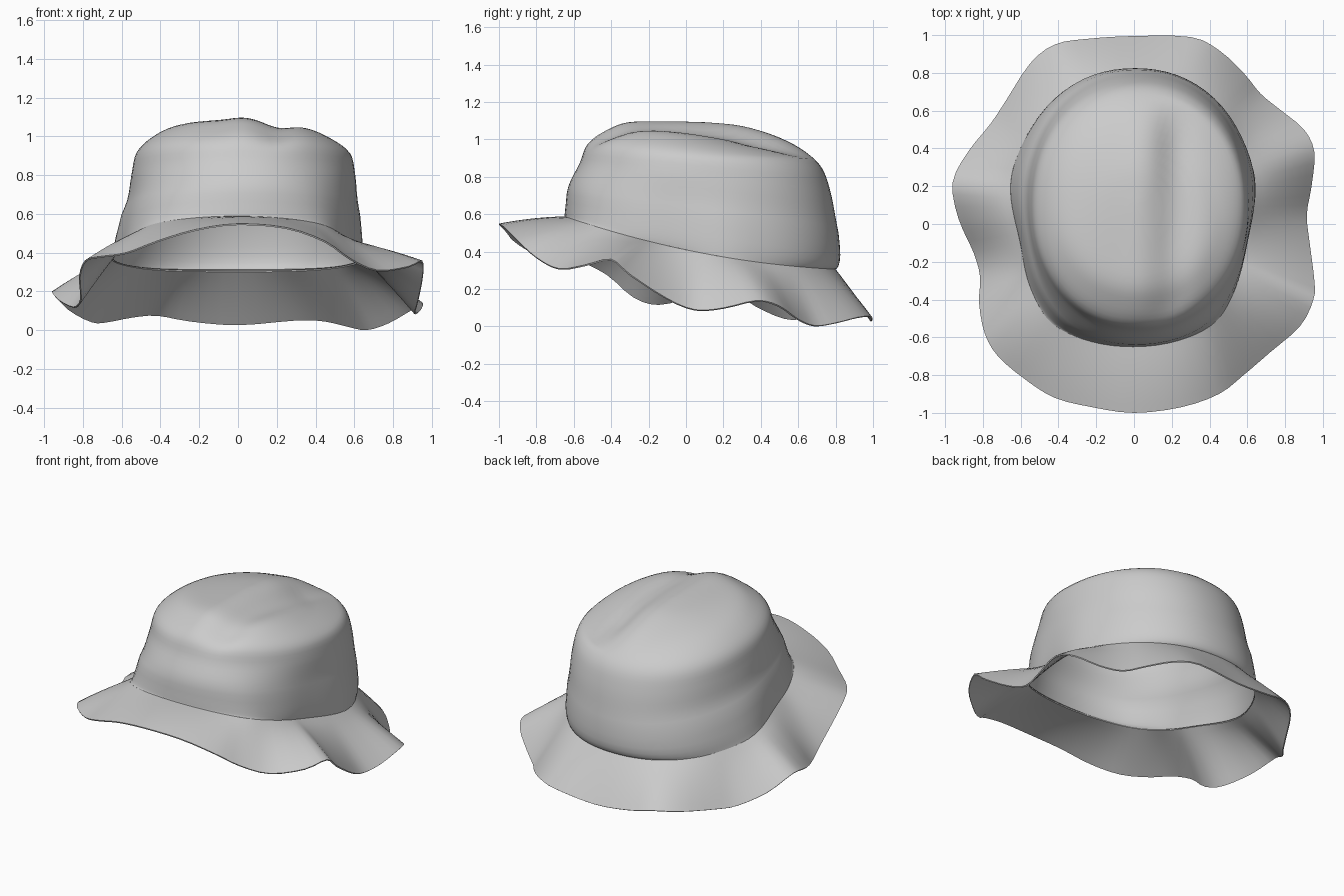
import bpy, math
from mathutils import Vector

if "Cube" in bpy.data.objects:
    bpy.data.objects.remove(bpy.data.objects["Cube"])

felt = bpy.data.materials.new("grey cloth")
felt.diffuse_color = (0.6, 0.6, 0.6, 1)
felt.use_nodes = True
felt.node_tree.nodes["Principled BSDF"].inputs["Base Color"].default_value = felt.diffuse_color


def ring_height(y):
    return 0.41 - 0.21 * y + 0.1 * y * y


def oval(angle, x0, x1, y0, y1, egg=0.0):
    """Point on an oval given by its extents; egg pinches the front half of the sides."""
    c, s = math.cos(angle), math.sin(angle)
    k = (abs(c) ** 2.15 + abs(s) ** 2.15) ** (-1 / 2.15)
    x = (x0 + x1) / 2 + (x1 - x0) / 2 * c * k
    y = (y0 + y1) / 2 + (y1 - y0) / 2 * s * k
    x *= 1 + egg * (0.12 * math.exp(-((y + 0.58) / 0.13) ** 2)
                    - 0.06 * math.exp(-((y + 0.12) / 0.2) ** 2)
                    + 0.015 * math.exp(-((y - 0.25) / 0.15) ** 2))
    return x, y


def loft(name, rows, cap=None):
    """Skin closed rows of points, optionally closing the last row to a tip."""
    n = len(rows[0])
    verts = [p for row in rows for p in row]
    faces = []
    for r in range(len(rows) - 1):
        for i in range(n):
            j = (i + 1) % n
            faces.append((r * n + i, r * n + j, (r + 1) * n + j, (r + 1) * n + i))
    if cap:
        verts.append(cap)
        last = (len(rows) - 1) * n
        faces += [(last + i, last + (i + 1) % n, len(verts) - 1) for i in range(n)]
    mesh = bpy.data.meshes.new(name)
    mesh.from_pydata(verts, [], faces)
    mesh.materials.append(felt)
    obj = bpy.data.objects.new(name, mesh)
    bpy.context.collection.objects.link(obj)
    shell = obj.modifiers.new("thickness", 'SOLIDIFY')
    shell.thickness = 0.008
    shell.offset = -1
    bpy.ops.object.select_all(action='DESELECT')
    obj.select_set(True)
    bpy.context.view_layer.objects.active = obj
    bpy.ops.object.modifier_apply(modifier=shell.name)
    bpy.ops.object.shade_smooth_by_angle(angle=math.radians(50))
    return obj


def spline(points, t, closed):
    """Catmull-Rom interpolation through a list of vectors."""
    n = len(points)
    i = int(t) if closed else min(int(t), n - 2)
    f = t - i
    pick = (lambda k: points[k % n]) if closed else (lambda k: points[max(0, min(n - 1, k))])
    a, b, c, d = (pick(i + k) for k in (-1, 0, 1, 2))
    return 0.5 * (2 * b + (c - a) * f + (2 * a - 5 * b + 4 * c - d) * f * f
                  + (3 * b - a - 3 * c + d) * f ** 3)


RING = (-0.655, 0.645, -0.65, 0.80)

# Crown: stacked ovals (left, right, front, back, front height, back height)
levels = [Vector(v) for v in (
    (-0.655, 0.645, -0.650, 0.800, 0.59, 0.31),
    (-0.632, 0.642, -0.645, 0.825, 0.66, 0.42),
    (-0.575, 0.62, -0.625, 0.800, 0.76, 0.58),
    (-0.550, 0.605, -0.570, 0.770, 0.87, 0.73),
    (-0.525, 0.58, -0.525, 0.725, 0.97, 0.85),
    (-0.450, 0.50, -0.420, 0.640, 1.04, 0.93),
    (-0.340, 0.38, -0.310, 0.500, 1.08, 1.00),
    (-0.170, 0.20, -0.130, 0.300, 1.085, 1.06),
    (-0.010, 0.04, 0.060, 0.110, 1.082, 1.08))]


def dent(x, y, z):
    """Soft lengthwise pinch in the top of the crown."""
    w = max(0.0, min(1.0, (z - 0.9) / 0.12))
    side = max(0.0, min(1.0, (x - 0.08) / 0.22))
    side = side * side * (3 - 2 * side)
    return z + w * (0.012 * math.exp(-((x - 0.02) / 0.08) ** 2)
                    - 0.03 * math.exp(-((x - 0.21) / 0.09) ** 2)
                    - 0.07 * side * (y + 0.3))


rows, steps, segs = [], 32, 72
for r in range(steps + 1):
    t = r * (len(levels) - 1) / steps
    x0, x1, y0, y1, zf, zb = spline(levels, t, False)
    row = []
    for i in range(segs):
        x, y = oval(2 * math.pi * i / segs, x0, x1, y0, y1, max(0, 1 - t / 3))
        z = zf + (zb - zf) * (y - y0) / (y1 - y0)
        low = max(0.0, 1 - t / 1.5)           # bottom edge follows the curved seam
        z += (ring_height(y) - z) * low
        row.append((x, y, dent(x, y, z)))
    rows.append(row)
loft("crown", rows, (0.015, 0.085, dent(0.015, 0.085, 1.081)))

# Brim: wavy outer edge, anticlockwise from the front
edge = [Vector(v) for v in (
    (0, -1, .55), (.25, -.97, .53), (.45, -.9, .46), (.58, -.8, .37),
    (.72, -.68, .31), (.88, -.54, .33), (.95, -.4, .36), (.955, -.3, .28),
    (.93, -.1, .15), (.915, .05, .09), (.94, .2, .10), (.955, .38, .14),
    (.9, .5, .11), (.78, .6, .04), (.67, .69, .005), (.58, .8, .02),
    (.45, .92, .05), (.3, .99, .055), (0, .995, .03), (-.25, .98, .05),
    (-.42, .95, .08), (-.55, .85, .07), (-.68, .65, .045), (-.76, .53, .045),
    (-.88, .38, .11), (-.96, .22, .20), (-.93, .03, .16), (-.85, -.15, .12),
    (-.815, -.28, .16), (-.82, -.42, .28), (-.79, -.58, .36), (-.72, -.7, .38),
    (-.58, -.82, .40), (-.42, -.92, .46), (-.22, -.97, .52))]
outer = [spline(edge, k / 3, True) for k in range(len(edge) * 3)]
inner = []
for p in outer:
    x, y = oval(math.atan2((p.y - 0.075) / 0.725, p.x / 0.655), *RING, 1)
    inner.append(Vector((x, y, ring_height(y))))
brim_rows = []
for r in range(9):
    f = r / 8
    brim_rows.append([o.lerp(i, f) + Vector((0, 0, 0.03 * f * (1 - f)))
                      for o, i in zip(outer, inner)])
loft("brim", brim_rows)
